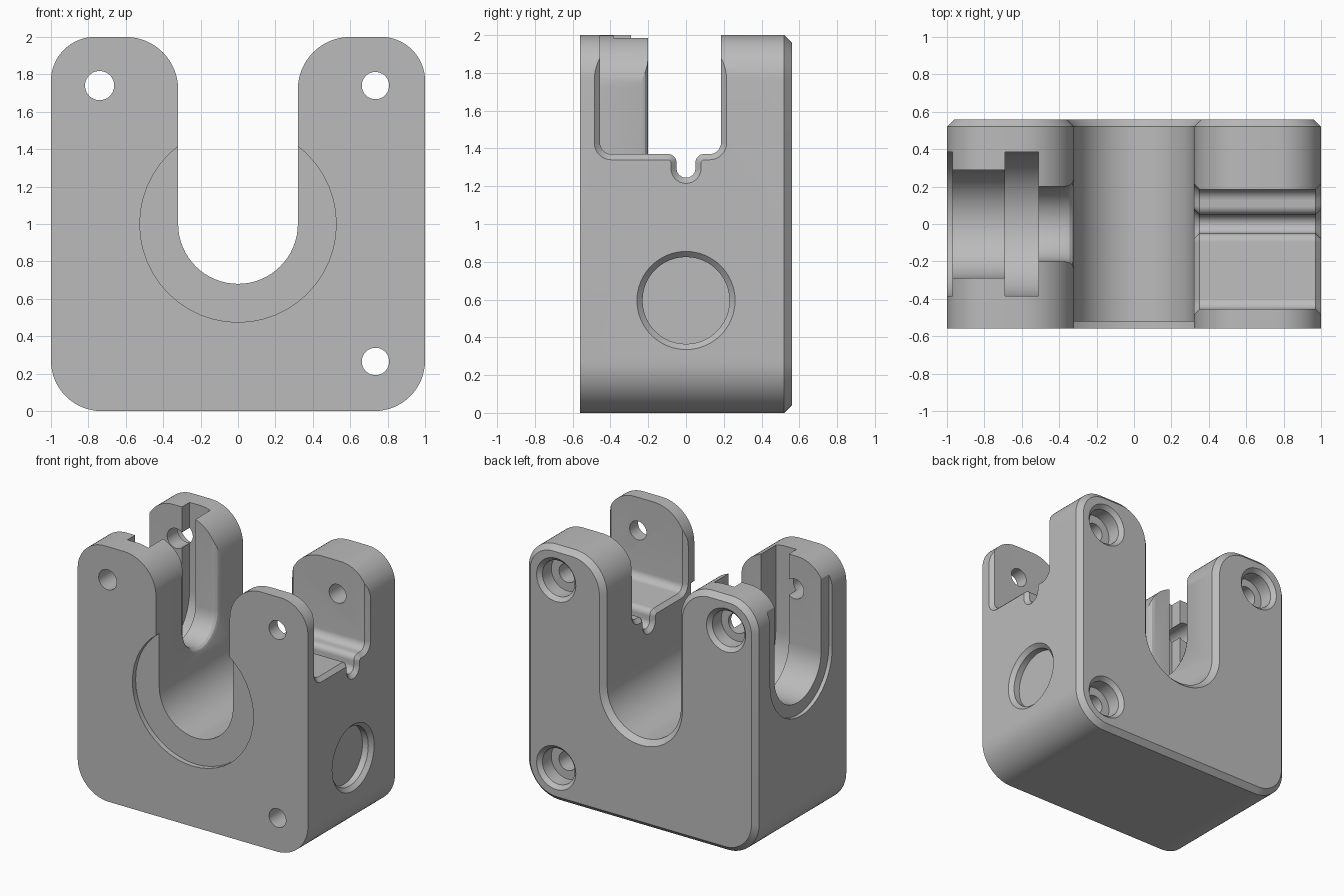
import bpy
import bmesh
import math
from mathutils import Vector

cube = bpy.data.objects.get("Cube")
if cube:
    bpy.data.objects.remove(cube, do_unlink=True)

grey = bpy.data.materials.new("plain grey")
grey.use_nodes = True
GREY = (0.5, 0.5, 0.5, 1)
grey.diffuse_color = GREY
grey.node_tree.nodes["Principled BSDF"].inputs["Base Color"].default_value = GREY


def rounded(corners, steps=12):
    """Counter-clockwise right-angled outline from (u, v, radius) corners."""
    pts = []
    for i, (u, v, r) in enumerate(corners):
        p = Vector((u, v))
        to_prev = (Vector(corners[i - 1][:2]) - p).normalized()
        to_next = (Vector(corners[(i + 1) % len(corners)][:2]) - p).normalized()
        centre = p + r * (to_prev + to_next)
        for k in range(steps + 1 if r else 1):
            t = math.pi / 2 * k / steps
            q = centre - r * (to_next * math.cos(t) + to_prev * math.sin(t)) if r else p
            if not pts or (q - pts[-1]).length > 1e-4:
                pts.append(q)
    if (pts[0] - pts[-1]).length < 1e-4:
        pts.pop()
    return pts


def circle(u, v, r):
    return rounded([(u - r, v - r, r), (u + r, v - r, r),
                    (u + r, v + r, r), (u - r, v + r, r)])


def keyway(w, centre=1.31, top=2.2):
    return rounded([(-w, centre - w, w), (w, centre - w, w), (w, top, 0), (-w, top, 0)])


def offset(pts, d):
    out = []
    for i, p in enumerate(pts):
        a = (p - pts[i - 1]).normalized()
        b = (pts[(i + 1) % len(pts)] - p).normalized()
        n1, n2 = Vector((a.y, -a.x)), Vector((b.y, -b.x))
        out.append(p + (n1 + n2) / (1 + n1.dot(n2)) * d)
    return out


def loft(name, outline, axis, layers):
    """Solid through (depth, outline offset) layers along x or y."""
    bm = bmesh.new()
    rings = []
    for depth, grow in layers:
        rings.append([bm.verts.new((depth, q.x, q.y) if axis == "x" else (q.x, depth, q.y))
                      for q in offset(outline, grow)])
    n = len(outline)
    for lower, upper in zip(rings, rings[1:]):
        for i in range(n):
            j = (i + 1) % n
            bm.faces.new((lower[i], lower[j], upper[j], upper[i]))
    bm.faces.new(rings[0])
    bm.faces.new(rings[-1])
    bmesh.ops.recalc_face_normals(bm, faces=bm.faces)
    mesh = bpy.data.meshes.new(name)
    bm.to_mesh(mesh)
    bm.free()
    obj = bpy.data.objects.new(name, mesh)
    bpy.context.collection.objects.link(obj)
    mesh.materials.append(grey)
    return obj


# U-shaped block with a chamfered back edge
body = loft("bracket_body", rounded([
    (-1, 0, .27), (1, 0, .27), (1, 2, .235), (.32, 2, .28),
    (.32, .68, .32), (-.32, .68, .32), (-.32, 2, .28), (-1, 2, .235)], 16),
    "y", [(-.56, 0), (.52, 0), (.56, -.04)])

cutters = []


def cut(name, outline, axis, layers):
    cutter = loft(name, outline, axis, layers)
    cutter.hide_render = True
    cutters.append(cutter)


# Shallow round recess on the front
cut("front_recess", circle(0, 1, .525), "y", [(-.7, 0), (-.52, 0)])

# Screw holes, counterbored and chamfered from the back
for x, z, r in ((-.74, 1.74, .078), (.735, 1.74, .073), (.735, .265, .073)):
    bore = .14 - r
    cut("screw_hole", circle(x, z, r), "y",
        [(-.7, 0), (.42, 0), (.42, bore), (.53, bore), (.58, bore + .05)])

# Round blind pocket in the +x side
cut("side_pocket", circle(0, .595, .23), "x", [(.92, 0), (.97, 0), (1.02, .05)])

# Notch with a small groove across the +x arm, chamfered at both ends
cut("arm_notch", rounded([
    (-.455, 1.37, .06), (-.05, 1.37, .045), (-.05, 1.245, .05), (.05, 1.245, .05),
    (.05, 1.37, .045), (.185, 1.37, .06), (.185, 2.2, 0), (-.455, 2.2, 0)], 8),
    "x", [(.31, .04), (.35, 0), (.97, 0), (1.01, .04)])

# Stepped keyway through the -x arm
cut("keyway_rim", keyway(.385), "x", [(-1.2, 0), (-.97, 0)])
cut("keyway_outer", keyway(.29), "x", [(-1.1, 0), (-.6, 0)])
cut("keyway_pocket", keyway(.385), "x", [(-.69, 0), (-.51, 0)])
cut("keyway_neck", keyway(.2), "x",
    [(-.55, 0), (-.37, 0), (-.345, .006), (-.33, .018), (-.32, .04), (-.3, .04)])

# Apply the cuts
bpy.context.view_layer.objects.active = body
for cutter in cutters:
    mod = body.modifiers.new(cutter.name, "BOOLEAN")
    mod.operation = "DIFFERENCE"
    mod.solver = "EXACT"
    mod.object = cutter
    bpy.ops.object.modifier_apply(modifier=mod.name)
for cutter in cutters:
    bpy.data.objects.remove(cutter, do_unlink=True)

bpy.ops.object.select_all(action="DESELECT")
body.select_set(True)
bpy.ops.object.shade_smooth_by_angle(angle=math.radians(25))
